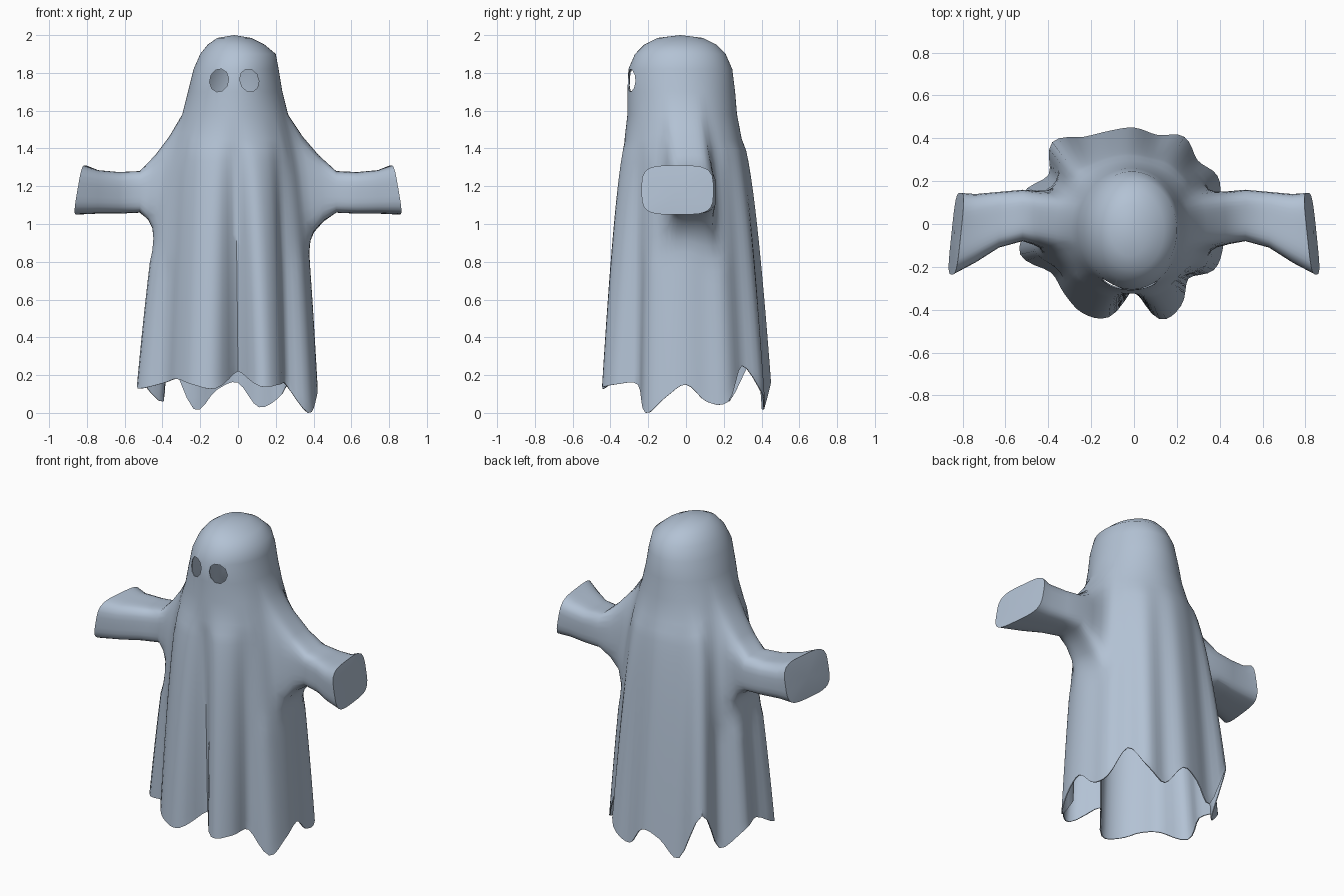
import bpy, bmesh, math
from mathutils import Vector

if "Cube" in bpy.data.objects:
    bpy.data.objects.remove(bpy.data.objects["Cube"])

SEGS, ROWS = 96, 22

cloth = bpy.data.materials.new("pale_blue_cloth")
cloth.use_nodes = True
COLOUR = (0.45, 0.54, 0.66, 1)
cloth.diffuse_color = COLOUR
cloth.node_tree.nodes["Principled BSDF"].inputs["Base Color"].default_value = COLOUR

# Head rings: z, centre x, half width, centre y, half depth
HEAD = [(1.985, -.02, .09, -.03, .12), (1.95, -.01, .15, -.03, .19),
        (1.9, 0, .2, -.03, .24), (1.82, -.01, .225, -.03, .275),
        (1.7, -.015, .25, -.025, .285), (1.58, -.015, .28, -.02, .29),
        (1.45, -.02, .325, -.015, .31)]

# Ragged hem every 15 degrees, counterclockwise from +x: radius, height
HEM = [(.42, .15), (.42, .06), (.45, .06), (.42, .25), (.47, .1), (.43, .03),
       (.45, .16), (.45, .12), (.47, .02), (.54, .32), (.46, .06), (.54, .18),
       (.5, .2), (.55, .13), (.45, .16), (.46, .18), (.48, .15), (.45, .13),
       (.31, .22), (.46, .14), (.44, .15), (.36, .15), (.43, .0), (.43, .08)]

# Sleeve rings: distance out, centre y, half depth, centre z, half height
SLEEVE = [(.43, .03, .13, 1.18, .145), (.52, .04, .12, 1.17, .11),
          (.63, .02, .13, 1.165, .11), (.74, -.02, .16, 1.17, .115),
          (.83, -.045, .19, 1.18, .13)]


def hem_at(turn):
    """Smooth interpolation around the hem."""
    s = turn * len(HEM)
    i, f = int(s), s - int(s)
    p = [Vector(HEM[(i + k) % len(HEM)]) for k in (-1, 0, 1, 2)]
    return p[1] + 0.5 * f * (p[2] - p[0] + f * (2 * p[0] - 5 * p[1] + 4 * p[2] - p[3]
                             + f * (3 * (p[1] - p[2]) + p[3] - p[0])))


def on_ring(ring, a):
    z, cx, hx, cy, hy = ring
    return Vector((cx + hx * math.cos(a), cy + hy * math.sin(a), z))


bm = bmesh.new()
angles = [math.tau * i / SEGS for i in range(SEGS)]

# Crown and head
apex = bm.verts.new((-.02, -.03, 2))
rings = [[bm.verts.new(on_ring(r, a)) for a in angles] for r in HEAD]

# Draped skirt, folds growing toward the hem
for j in range(1, ROWS + 1):
    t = j / ROWS
    row = []
    for i, a in enumerate(angles):
        r, z = hem_at(i / SEGS)
        top = on_ring(HEAD[-1], a)
        p = top.lerp(Vector((r * math.cos(a), r * math.sin(a), 0)), t ** .62)
        p.z = top.z + (max(z, 0) - top.z) * t
        row.append(bm.verts.new(p))
    rings.append(row)

for i in range(SEGS):
    bm.faces.new((apex, rings[0][i], rings[0][(i + 1) % SEGS]))

# Skin the rings, leaving one armhole on each side
first = len(HEAD) - 1
half = SEGS // 18
for j in range(len(rings) - 1):
    for i in range(SEGS):
        right = (i + half - 1) % SEGS < 2 * half
        left = (i + half + 1 - SEGS // 2) % SEGS < 2 * half
        if first <= j < first + 8 and (left or right):
            continue
        k = (i + 1) % SEGS
        bm.faces.new((rings[j][i], rings[j + 1][i], rings[j + 1][k], rings[j][k]))
bmesh.ops.delete(bm, geom=[v for v in bm.verts if not v.link_faces], context='VERTS')

# Sleeves grown out of the armholes, closed by a flat end
for side in (1, -1):
    edges = [e for e in bm.edges if e.is_boundary
             and all(v.co.z > .7 and v.co.x * side > 0 for v in e.verts)]
    verts = {v for e in edges for v in e.verts}
    ys, zs = [v.co.y for v in verts], [v.co.z for v in verts]
    cy, hy = (max(ys) + min(ys)) / 2, (max(ys) - min(ys)) / 2
    cz, hz = (max(zs) + min(zs)) / 2, (max(zs) - min(zs)) / 2
    square = {}
    for v in verts:
        u, w = (v.co.y - cy) / hy, (v.co.z - cz) / hz
        n = (u ** 4 + w ** 4) ** .25
        square[v] = (u / n, w / n)
    for x, y0, dy, z0, dz in SLEEVE:
        old = [tuple(e.verts) for e in edges]
        copy = {v: bm.verts.new(v.co) for v in square}
        for v, c in copy.items():
            u, w = square[v]
            slant = (.022 * w + .02 * u) if x > .75 else 0
            c.co = (side * (x - slant), y0 + dy * u, z0 + dz * w)
        for a, b in old:
            bm.faces.new((a, b, copy[b], copy[a]))
        edges = [bm.edges.get((copy[a], copy[b])) for a, b in old]
        square = {copy[v]: s for v, s in square.items()}
    centre = bm.verts.new((side * (x + .01), y0, z0))
    for e in edges:
        bm.faces.new((*e.verts, centre))

# Relax the cloth where sleeves meet the body
shoulder = [v for v in bm.verts if .25 < abs(v.co.x) < .5 and .8 < v.co.z < 1.56
            and abs(v.co.y) < .24]
for _ in range(8):
    bmesh.ops.smooth_vert(bm, verts=shoulder, factor=.5, use_axis_x=True,
                          use_axis_y=True, use_axis_z=True)

bmesh.ops.recalc_face_normals(bm, faces=bm.faces)
mesh = bpy.data.meshes.new("ghost_sheet")
bm.to_mesh(mesh)
bm.free()
sheet = bpy.data.objects.new("ghost_sheet", mesh)
bpy.context.collection.objects.link(sheet)
mesh.materials.append(cloth)

# Thin cloth with two eye holes cut through the front
thick = sheet.modifiers.new("cloth_thickness", 'SOLIDIFY')
thick.thickness, thick.offset = .006, -1
cutters = []
for x, tilt in ((-.1, .2), (.06, -.3)):
    bpy.ops.mesh.primitive_cylinder_add(vertices=10, radius=1, depth=.3, location=(x, -.3, 1.76),
                                        rotation=(math.pi / 2, tilt, 0))
    cutter = bpy.context.object
    cutter.name = "eye_hole_cutter"
    cutter.scale = (.05, .062, 1)
    cutter.hide_render = True
    cutter.data.materials.append(cloth)
    cut = sheet.modifiers.new("eye_hole", 'BOOLEAN')
    cut.object, cut.operation, cut.solver = cutter, 'DIFFERENCE', 'EXACT'
    cutters.append(cutter)

bpy.context.view_layer.update()
graph = bpy.context.evaluated_depsgraph_get()
final = bpy.data.meshes.new_from_object(sheet.evaluated_get(graph))
sheet.modifiers.clear()
sheet.data = final
for cutter in cutters:
    bpy.data.objects.remove(cutter)

# Smooth cloth shading
bpy.ops.object.select_all(action='DESELECT')
sheet.select_set(True)
bpy.context.view_layer.objects.active = sheet
bpy.ops.object.shade_smooth_by_angle(angle=math.radians(50))
